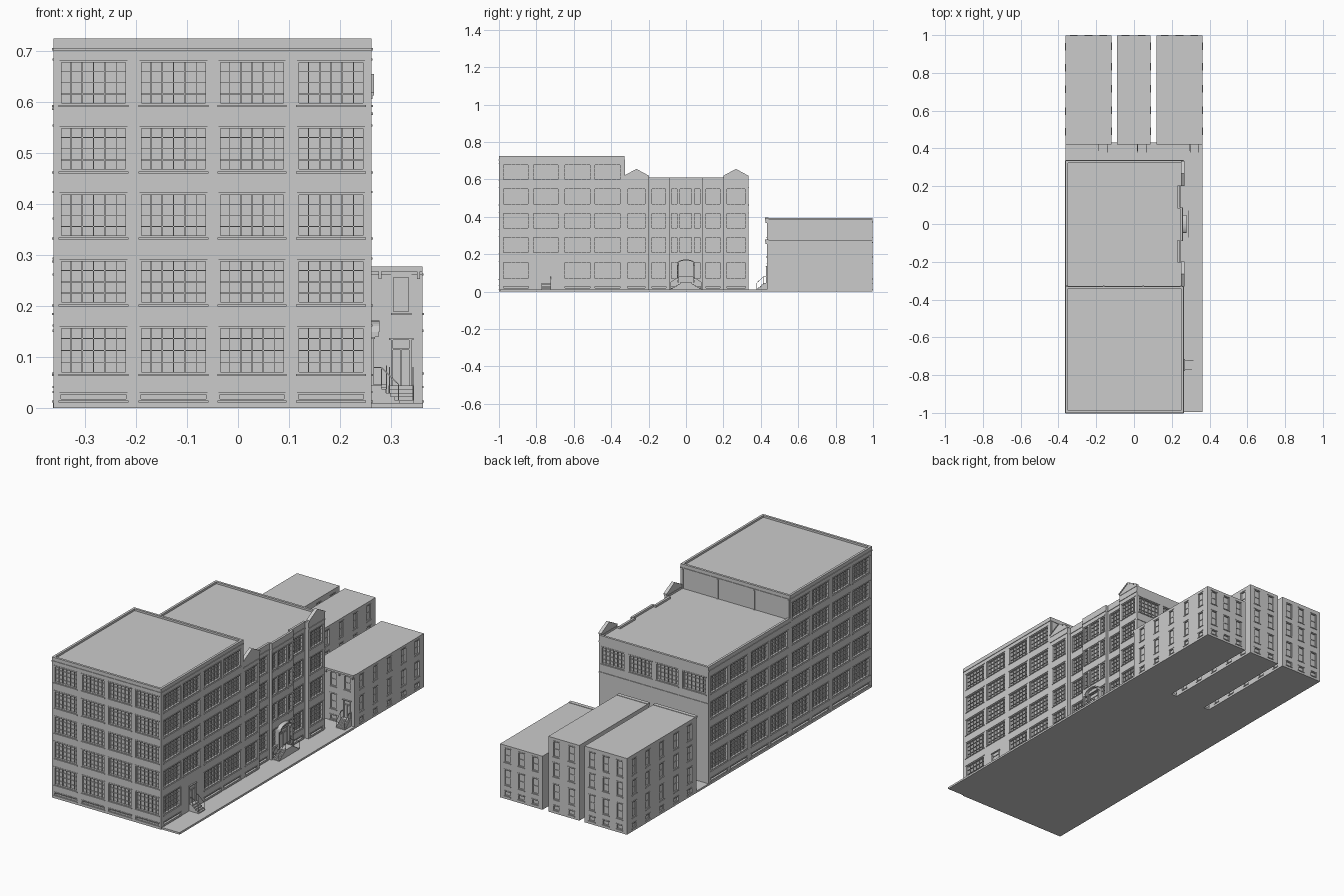
import bpy, math
from mathutils import Matrix, Vector

if "Cube" in bpy.data.objects:
    bpy.data.objects.remove(bpy.data.objects["Cube"])

QUADS = [(0, 1, 3, 2), (4, 6, 7, 5), (0, 4, 5, 1), (2, 3, 7, 6), (0, 2, 6, 4), (1, 5, 7, 3)]


class Part:
    """Collects boxes, bars and prisms in a local frame (u along wall, -y outward)."""

    def __init__(self, name, origin=(0, 0, 0), angle=0):
        self.name, self.v, self.f = name, [], []
        self.m = Matrix.Translation(origin) @ Matrix.Rotation(math.radians(angle), 4, 'Z')

    def add(self, pts, faces):
        n = len(self.v)
        self.v += [self.m @ Vector(p) for p in pts]
        self.f += [[n + i for i in f] for f in faces]

    def box(self, x0, x1, y0, y1, z0, z1):
        self.add([(x, y, z) for x in (x0, x1) for y in (y0, y1) for z in (z0, z1)], QUADS)

    def bar(self, p, q, r=0.001):
        p, q = Vector(p), Vector(q)
        rot = (q - p).to_track_quat('Z', 'Y')
        L = (q - p).length
        self.add([p + rot @ Vector((x, y, z)) for x in (-r, r) for y in (-r, r) for z in (0, L)], QUADS)

    def prism(self, outline, y0, y1):
        n = len(outline)
        self.add([(u, y, z) for y in (y0, y1) for u, z in outline],
                 [list(range(n)), list(range(2 * n - 1, n - 1, -1))] +
                 [[i, i + n, (i + 1) % n + n, (i + 1) % n] for i in range(n)])

    def done(self):
        me = bpy.data.meshes.new(self.name)
        me.from_pydata(self.v, [], self.f)
        ob = bpy.data.objects.new(self.name, me)
        bpy.context.collection.objects.link(ob)
        bpy.context.view_layer.objects.active = ob
        # consistent outward normals
        import bmesh
        bm = bmesh.new()
        bm.from_mesh(me)
        bmesh.ops.recalc_face_normals(bm, faces=bm.faces)
        bm.to_mesh(me)
        bm.free()


def window(p, u0, u1, z0, z1, cols, panes, d):
    fr = 0.004 if cols > 1 else 0.003
    a, b = d * 0.1, d
    p.box(u0, u0 + fr, a, b, z0, z1)
    p.box(u1 - fr, u1, a, b, z0, z1)
    p.box(u0, u1, a, b, z0, z0 + fr)
    p.box(u0, u1, a, b, z1 - fr, z1)
    p.box(u0 - 0.002, u1 + 0.002, -0.003, 0.002, z0 - 0.004, z0)          # sill
    p.box(u0 - 0.002, u1 + 0.002, -0.002, 0.002, z1, z1 + 0.004)          # lintel
    for i in range(1, cols):
        u, r = u0 + (u1 - u0) * i / cols, 0.0012 if i % 2 == 0 else 0.0007
        p.box(u - r, u + r, d * 0.55, d, z0, z1)
    for i in range(1, panes):
        z = z0 + (z1 - z0) * i / panes
        p.box(u0, u1, d * 0.6, d, z - 0.0008, z + 0.0008)


def facade(name, origin, angle, W, H, bays=(), rows=(), cols=6, panes=4, d=0.012,
           skip=(), zlow=0, cornice=None):
    """Wall layer of thickness d with window openings at bays x rows."""
    p = Part(name, origin, angle)
    z = zlow
    for j, (r0, r1) in enumerate(rows):
        p.box(0, W, 0, d, z, r0)
        u = 0
        for i, (b0, b1) in enumerate(bays):
            p.box(u, b0, 0, d, r0, r1)
            if (i, j) in skip:
                p.box(b0, b1, 0, d, r0, r1)
            elif r1 - r0 < 0.03:
                window(p, b0, b1, r0, r1, 1, 1, d)
            else:
                c = max(1, round(cols * (b1 - b0) / 0.133)) if cols > 1 else 1
                window(p, b0, b1, r0, r1, c, panes, d)
            u = b1
        p.box(u, W, 0, d, r0, r1)
        z = r1
    p.box(0, W, 0, d, z, H)
    if cornice:
        p.box(0, W, -0.003, 0.002, cornice, cornice + 0.005)
    p.done()


def door(name, origin, angle, u0, u1, z0, z1):
    p = Part(name, origin, angle)
    t = 0.004
    p.box(u0, u0 + t, -0.005, 0, z0, z1)
    p.box(u1 - t, u1, -0.005, 0, z0, z1)
    p.box(u0 - t, u1 + t, -0.007, 0, z1 - t, z1)
    mid, top = (u0 + u1) / 2, z0 + (z1 - z0) * 0.75
    p.box(u0, u1, -0.004, 0, top, top + 0.002)
    p.box(mid - 0.001, mid + 0.001, -0.003, 0, z0, top)
    for a, b in ((u0 + t, mid - 0.001), (mid + 0.001, u1 - t)):
        p.box(a + 0.002, b - 0.002, -0.002, 0, z0 + 0.004, top - 0.004)
    p.done()


def stoop(name, origin, angle, u0, u1, depth, top, n=4):
    """Straight steps going outward from a wall, with railings."""
    p = Part(name, origin, angle)
    land = depth * 0.35
    p.box(u0, u1, -land, 0, 0, top)
    step = (depth - land) / n
    for i in range(n):
        p.box(u0, u1, -land - step * (i + 1), -land - step * i, 0, top - (top - 0.008) * (i + 1) / (n + 1))
    for u in (u0 + 0.002, u1 - 0.002):
        for y, z in ((0, top), (-land, top), (-depth + 0.002, 0.012)):
            p.bar((u, y, z), (u, y, z + 0.035))
        p.bar((u, 0, top + 0.035), (u, -land, top + 0.035))
        p.bar((u, -land, top + 0.035), (u, -depth + 0.002, 0.047))
    p.done()


# ground slab
g = Part("pavement")
g.box(-0.363, 0.363, -0.995, 0.432, 0, 0.01)
g.done()

# main block cores (glass planes and roofs)
XL, XR, D = -0.362, 0.262, 0.012
SECT = [(-0.33, -0.2, XR), (-0.2, -0.09, 0.243), (-0.09, 0.088, 0.256), (0.088, 0.2, 0.243), (0.2, 0.335, XR)]
core = Part("main_building_core")
core.box(XL + D, XR - D, -1 + D, -0.33 - D, 0, 0.715)
core.box(XL + D, 0.225, -0.345, 0.335 - D, 0, 0.6)
for y0, y1, x in SECT:
    core.box(0.2, x - D, y0, min(y1, 0.335 - D), 0, 0.6)
core.done()

# main block walls
FLOORS = [(0.015, 0.03), (0.067, 0.16), (0.204, 0.292), (0.335, 0.422), (0.465, 0.553), (0.595, 0.682)]
FRONT = [(0.012, 0.145), (0.169, 0.302), (0.324, 0.455), (0.478, 0.611)]
SIDE = [(0.02, 0.16), (0.18, 0.32), (0.35, 0.49), (0.51, 0.65)]
facade("front_wall", (XL, -1, 0), 0, 0.624, 0.725, FRONT, FLOORS, cornice=0.702)
facade("right_front_wall", (XR, -1, 0), 90, 0.67, 0.725, SIDE, FLOORS, skip={(1, 0), (1, 1)}, cornice=0.702)
facade("left_front_wall", (XL, -0.33, 0), -90, 0.67, 0.725, SIDE, FLOORS, cornice=0.702)
facade("left_rear_wall", (XL, 0.335, 0), -90, 0.665, 0.61, SIDE, FLOORS[:5], cornice=0.585)
facade("upper_back_wall", (XR, -0.33, 0), 180, 0.624, 0.725, zlow=0.55, cornice=0.702)
facade("rear_wall", (XR, 0.335, 0), 180, 0.624, 0.61, FRONT, FLOORS[4:5], cornice=0.418)
for k, (y0, y1, x) in enumerate(SECT):
    w = y1 - y0
    bays = [(0.015, w - 0.015)] if k != 2 else [(0.008, 0.046), (0.054, 0.124), (0.132, 0.17)]
    facade("entrance_side_wall_%d" % (k + 1), (x, y0, 0), 90, w, 0.61, bays, FLOORS[:5],
           skip={(1, 0), (1, 1)} if k == 2 else (), cornice=0.575)

# pilasters on the exposed upper back wall, parapet returns, gables
trim = Part("upper_pilasters")
for x in (-0.355, -0.16, 0.05, 0.25):
    trim.box(x - 0.004, x + 0.004, -0.332, -0.326, 0.6, 0.7)
trim.done()
ret = Part("parapet_returns")
for y, xo in ((-0.205, XR), (-0.09, 0.256), (0.083, 0.256), (0.2, XR)):
    ret.box(0.231, xo, y, y + 0.005, 0.59, 0.61)
ret.done()
gables = Part("gables", (0.264, 0, 0), 90)
for c in (-0.265, 0.267):
    h = 0.066
    gables.prism([(c - h, 0.607), (c + h, 0.607), (c + h, 0.615), (c, 0.652), (c - h, 0.615)], 0, 0.012)
    for s in (-1, 1):
        gables.prism([(c + s * h, 0.614), (c, 0.65), (c, 0.656), (c + s * h, 0.62)], -0.003, 0.014)
gables.done()

# side door with stoop
door("side_door", (XR, 0, 0), 90, -0.775, -0.72, 0.045, 0.14)
stoop("side_stoop", (XR, 0, 0), 90, -0.772, -0.722, 0.055, 0.045)

# main entrance: arched canopy, door, double stair along the wall
door("entrance_door", (0.256, 0, 0), 90, -0.035, 0.035, 0.05, 0.145)
arch = Part("entrance_canopy", (0.256, 0, 0), 90)
pts = [(0.048 * math.cos(math.pi * i / 12), 0.15 + 0.022 * math.sin(math.pi * i / 12)) for i in range(13)]
arch.prism(pts + [(u * 0.85, 0.15 + (z - 0.15) * 0.75) for u, z in reversed(pts)], -0.022, 0)
arch.prism([(u * 0.85, 0.15 + (z - 0.15) * 0.75) for u, z in pts], -0.008, 0)
for s in (-1, 1):
    arch.box(s * 0.042 - 0.004, s * 0.042 + 0.004, -0.01, 0, 0.05, 0.15)
    arch.box(s * 0.044 - 0.004, s * 0.044 + 0.004, -0.02, 0, 0.14, 0.15)
arch.done()
st = Part("entrance_stairs", (0.256, 0, 0), 90)
st.box(-0.032, 0.032, -0.036, 0, 0, 0.048)
for s in (-1, 1):
    for i in range(5):
        a, b = sorted((s * (0.032 + 0.01 * i), s * (0.042 + 0.01 * i)))
        st.box(a, b, -0.036, 0, 0, 0.048 - 0.0065 * (i + 1))
    for y in (-0.035, -0.003):
        st.bar((s * 0.032, y, 0.048), (s * 0.032, y, 0.083))
        st.bar((s * 0.082, y, 0.012), (s * 0.082, y, 0.05))
        st.bar((s * 0.032, y, 0.083), (s * 0.082, y, 0.05))
st.bar((-0.032, -0.035, 0.083), (0.032, -0.035, 0.083))
st.done()

# three row houses
ROWS = [(0.015, 0.04), (0.07, 0.15), (0.187, 0.26), (0.29, 0.37)]
SIDES = [(c - 0.018, c + 0.018) for c in (0.06, 0.17, 0.285, 0.4, 0.51)]
Y0, Y1, d = 0.432, 0.998, 0.007
for name, x0, x1, H, n, cols, ls, rs in (("left_house", -0.362, -0.12, 0.393, 4, (0.042, 0.121, 0.2), 1, 1),
                                         ("middle_house", -0.09, 0.087, 0.388, 4, (0.045, 0.132), 0, 1),
                                         ("right_house", 0.12, 0.362, 0.276, 3, (0.042, 0.121, 0.2), 0, 1)):
    W, L, last = x1 - x0, Y1 - Y0, len(cols) - 1
    bays = [(c - 0.018, c + 0.018) for c in cols]
    body = Part(name + "_core")
    body.box(x0 + d, x1 - d, Y0 + d, Y1 - d, 0, H)
    body.done()
    kw = dict(rows=ROWS[:n], cols=1, panes=2, d=d)
    facade(name + "_front", (x0, Y0, 0), 0, W, H, bays, skip={(last, 0), (last, 1)}, **kw)
    facade(name + "_back", (x1, Y1, 0), 180, W, H, bays, **kw)
    facade(name + "_right", (x1, Y0, 0), 90, L, H, SIDES if rs else (), **(kw if rs else dict(d=d)))
    facade(name + "_left", (x0, Y1, 0), -90, L, H, SIDES if ls else (), **(kw if ls else dict(d=d)))
    cor = Part(name + "_cornice", (x0, Y0, 0))
    cor.box(0, W, -0.01, 0.01, H - 0.008, H + 0.002)
    cor.box(0, W, -0.004, 0, H - 0.014, H - 0.008)
    for i in range(4):
        u = 0.008 + (W - 0.016) * i / 3
        cor.box(u - 0.003, u + 0.003, -0.008, 0, H - 0.022, H - 0.008)
    cor.done()
    u = cols[-1]
    door(name + "_door", (x0, Y0, 0), 0, u - 0.02, u + 0.02, 0.045, 0.138)
    stoop(name + "_stoop", (x0, Y0, 0), 0, u - 0.025, u + 0.025, 0.055, 0.045)
